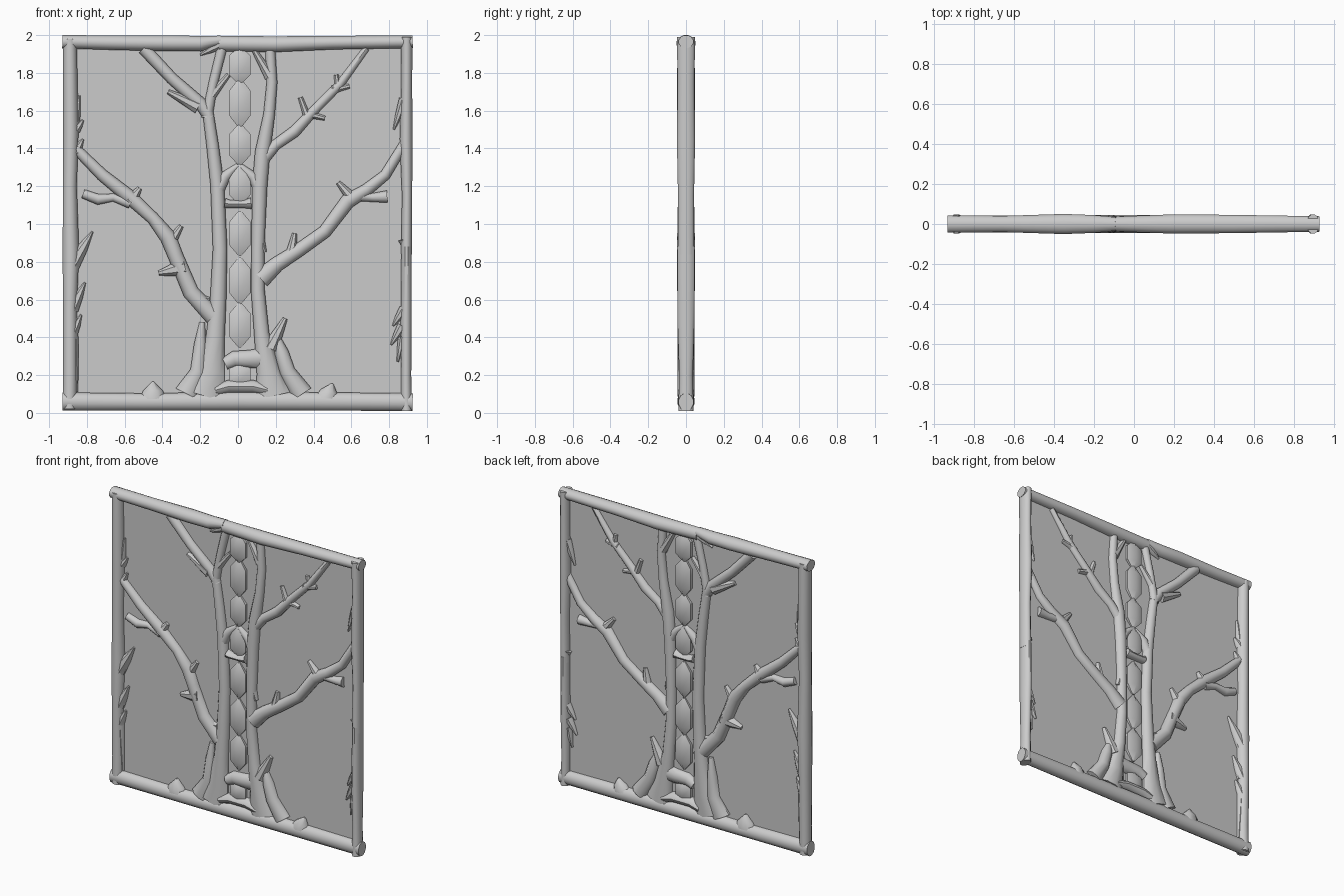
import bpy, bmesh, math
from mathutils import Vector


def tube(name, pts, depth=None, sides=10):
    """Flattened tube in the xz plane; pts are (x, z, half width), optional 4th = half depth."""
    bm = bmesh.new()
    rings = []
    P = [Vector((p[0], 0, p[1])) for p in pts]
    for i, p in enumerate(pts):
        a = (P[i] - P[i - 1]).normalized() if i else Vector()
        b = (P[i + 1] - P[i]).normalized() if i < len(P) - 1 else Vector()
        t = (a + b).normalized()
        n = Vector((t.z, 0, -t.x))
        r = p[2]
        d = p[3] if len(p) > 3 else (depth or min(0.045, 0.8 * r + 0.008))
        ring = []
        for k in range(sides):
            ang = 2 * math.pi * (k + 0.5) / sides
            ring.append(bm.verts.new(P[i] + n * r * math.cos(ang) + Vector((0, d * math.sin(ang), 0))))
        rings.append(ring)
    for r0, r1 in zip(rings, rings[1:]):
        for k in range(sides):
            j = (k + 1) % sides
            bm.faces.new((r0[k], r0[j], r1[j], r1[k]))
    bm.faces.new(rings[0])
    bm.faces.new(rings[-1])
    return finish(name, bm)


def finish(name, bm):
    bmesh.ops.recalc_face_normals(bm, faces=bm.faces)
    me = bpy.data.meshes.new(name)
    bm.to_mesh(me)
    bm.free()
    ob = bpy.data.objects.new(name, me)
    bpy.context.collection.objects.link(ob)
    bpy.ops.object.select_all(action='DESELECT')
    ob.select_set(True)
    bpy.context.view_layer.objects.active = ob
    bpy.ops.object.shade_smooth_by_angle(angle=math.radians(42))
    return ob


def spike(name, base, tip, r, r2=0.006):
    return tube(name, [(*base, r), ((base[0] + tip[0]) / 2, (base[1] + tip[1]) / 2, r * 0.7), (*tip, r2)], sides=8)


# thin pane in the middle
bm = bmesh.new()
bm.faces.new([bm.verts.new((x, 0, z)) for x, z in ((-.89, .05), (.89, .05), (.89, 1.96), (-.89, 1.96))])
finish("pane", bm)

# log frame
tube("bottom_rail", [(-.93, .06, .05, .042), (-.5, .058, .047, .045), (0, .062, .052, .047),
                     (.5, .06, .05, .044), (.925, .057, .048, .04)], sides=12)
tube("top_rail_left", [(-.93, 1.965, .036, .045), (-.65, 1.96, .04, .042), (-.35, 1.957, .043, .052),
                       (-.2, 1.955, .042, .046), (-.09, 1.972, .026, .035)], sides=12)
tube("top_rail_right", [(-.1, 1.955, .042, .038), (.2, 1.952, .043, .05), (.5, 1.96, .037, .047),
                        (.925, 1.965, .035, .04)], sides=12)
tube("left_post", [(-.892, .02, .037, .042), (-.89, .2, .038, .04), (-.89, .55, .038, .047), (-.885, .85, .045, .05),
                   (-.89, 1.2, .038, .043), (-.885, 1.5, .042, .05), (-.89, 1.98, .037, .047)], sides=12)
tube("right_post_lower", [(.892, .01, .03, .042), (.89, .2, .028, .037), (.89, .5, .03, .047), (.892, .88, .028, .048)],
     sides=12)
tube("right_post_upper", [(.892, .84, .03, .045), (.895, 1.15, .028, .044), (.89, 1.45, .035, .05),
                          (.893, 1.75, .03, .046), (.893, 1.99, .032, .05)], sides=12)

# splinters on the frame
splinters = [((-.88, .78), (-.77, .96), .045), ((-.88, .55), (-.81, .69), .04), ((-.88, .42), (-.83, .52), .035),
             ((-.86, 1.52), (-.84, 1.68), .025), ((-.86, 1.5), (-.82, 1.55), .03), ((-.86, 1.38), (-.82, 1.45), .03),
             ((-.88, .98), (-.89, 1.28), .035), ((-.875, .5), (-.852, .11), .03),
             ((.88, 1.66), (.825, 1.5), .03), ((.88, .92), (.9, .85), .035), ((.88, .55), (.82, .46), .03),
             ((.87, .46), (.81, .36), .03), ((.87, .4), (.845, .27), .025), ((-.1, 1.95), (-.2, 1.895), .03),
             ((-.45, .07), (-.45, .165), .08), ((.47, .07), (.5, .155), .07)]
for i, (b, t, r) in enumerate(splinters):
    spike(f"splinter_{i}", b, t, r)

# left tree
tube("left_trunk", [(-.18, .09, .12, .045), (-.14, .22, .075), (-.12, .4, .052), (-.105, .6, .045), (-.095, .87, .04),
                    (-.11, 1.21, .038), (-.135, 1.42, .034), (-.16, 1.6, .03)])
tube("left_trunk_tip", [(-.165, 1.56, .03), (-.13, 1.75, .026), (-.085, 1.93, .028)])
tube("left_upper_branch", [(-.15, 1.56, .03), (-.2, 1.64, .035), (-.35, 1.77, .033), (-.5, 1.93, .035)])
tube("left_lower_branch", [(-.13, .51, .05), (-.25, .64, .045), (-.33, .83, .042), (-.37, .93, .045), (-.45, 1.03, .035),
                           (-.57, 1.14, .04), (-.72, 1.26, .034), (-.86, 1.4, .028)])
tube("left_twig", [(-.57, 1.11, .03), (-.66, 1.14, .022), (-.74, 1.13, .03), (-.82, 1.16, .025)])
tube("left_root", [(-.19, .48, .015), (-.2, .36, .035), (-.21, .22, .045), (-.27, .1, .07)])

# right tree
tube("right_trunk", [(.19, .09, .1, .045), (.16, .22, .065), (.125, .42, .042), (.105, .65, .038), (.105, .87, .036),
                     (.115, 1.2, .042), (.13, 1.38, .042), (.165, 1.58, .032), (.18, 1.75, .03), (.17, 1.93, .027)])
tube("right_upper_branch", [(.13, 1.34, .035), (.2, 1.42, .03), (.3, 1.49, .033), (.42, 1.62, .026), (.54, 1.74, .024),
                            (.68, 1.93, .018)])
tube("right_lower_branch", [(.12, .71, .055), (.21, .79, .042), (.32, .86, .038), (.46, .96, .037), (.58, 1.12, .042),
                            (.68, 1.18, .035), (.78, 1.26, .03), (.89, 1.44, .027)])
tube("right_twig", [(.62, 1.15, .03), (.71, 1.14, .024), (.79, 1.145, .034)])
tube("right_root", [(.205, .41, .015), (.23, .32, .04), (.26, .22, .045), (.34, .1, .06)])

# broken stubs on both trees
stubs = [((-.21, 1.62), (-.37, 1.7), .04), ((-.14, 1.68), (-.05, 1.79), .028), ((-.28, .77), (-.42, .74), .05),
         ((-.36, .9), (-.3, .99), .035), ((-.57, 1.12), (-.52, 1.19), .04), ((-.21, .6), (-.15, .6), .035),
         ((.17, 1.78), (.08, 1.93), .032), ((.37, 1.56), (.33, 1.67), .025), ((.38, 1.58), (.46, 1.56), .025),
         ((.5, 1.71), (.59, 1.73), .025), ((.53, 1.72), (.52, 1.79), .022), ((.61, 1.13), (.53, 1.22), .035),
         ((.28, .83), (.3, .95), .035), ((.17, .34), (.25, .5), .045), ((.11, .95), (.14, .85), .03)]
for i, (b, t, r) in enumerate(stubs):
    spike(f"stub_{i}", b, t, r, 0.014)

# bridging twigs between the trunks
tube("left_bridge", [(-.11, 1.17, .035), (-.07, 1.25, .032), (0, 1.31, .014)])
tube("right_bridge", [(.12, 1.17, .035), (.08, 1.25, .03), (.01, 1.31, .014)])

# central column of faceted beads
for i, (z, h) in enumerate(((1.84, .1), (1.64, .13), (1.42, .11), (1.21, .11), (.95, .12), (.7, .125),
                            (.465, .12), (.2, .07))):
    tube(f"bead_{i}", [(.01, z - h, .008), (.01, z - h * .5, .066, .035), (.01, z + h * .5, .066, .035),
                       (.01, z + h, .008)], sides=6)

# bone-like ties and the mound at the column foot
tube("upper_tie", [(-.07, 1.11, .028), (-.04, 1.105, .022), (.03, 1.105, .022), (.07, 1.11, .032)], depth=.04)
tube("lower_tie", [(-.07, .26, .035), (-.02, .285, .045), (.06, .285, .05), (.12, .29, .055)], depth=.04)
tube("mound", [(-.12, .12, .03), (-.05, .14, .035), (.08, .14, .035), (.16, .12, .03)], depth=.045)
